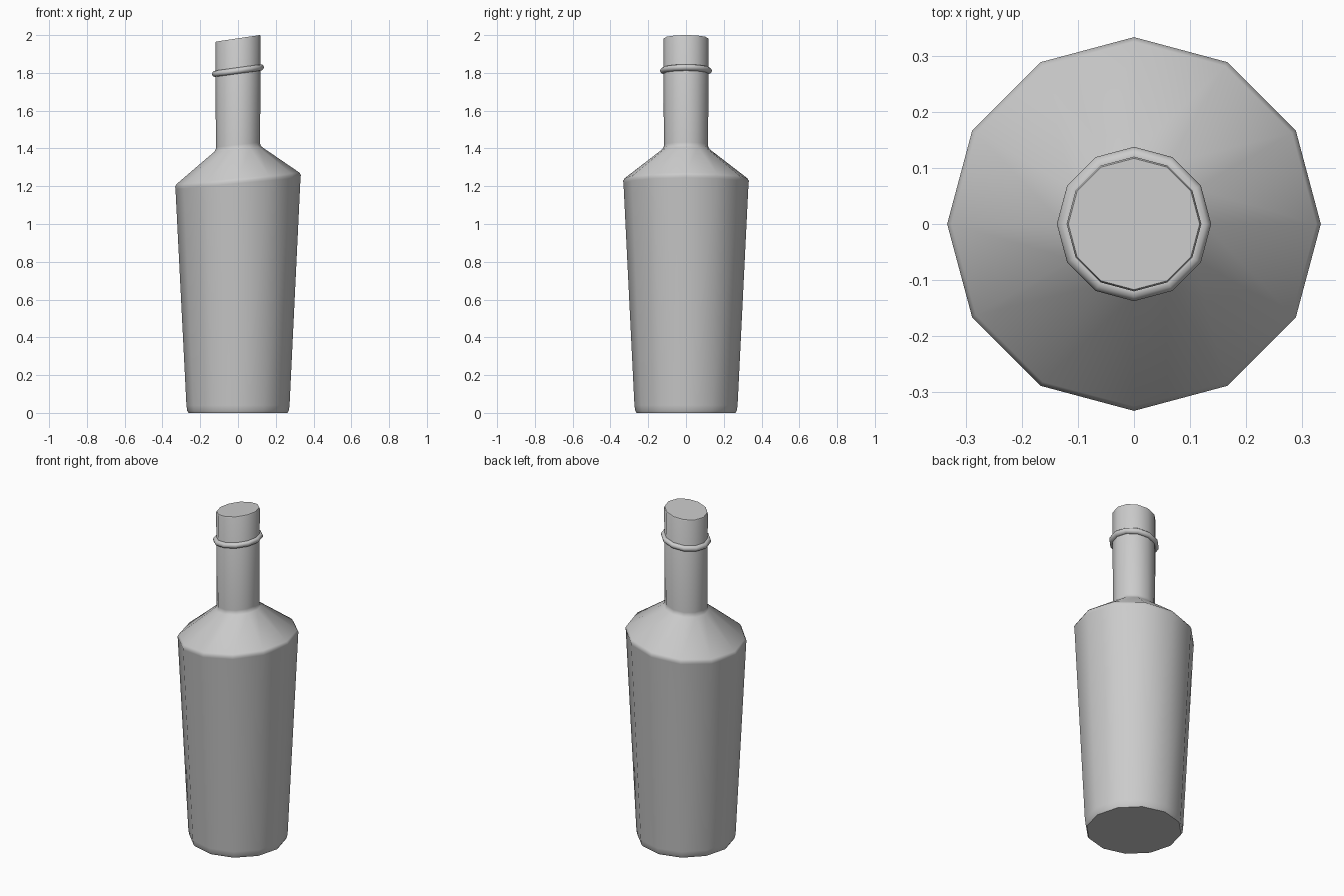
import bpy, bmesh
from math import cos, sin, pi, radians

if "Cube" in bpy.data.objects:
    bpy.data.objects.remove(bpy.data.objects["Cube"])

SIDES = 12
LEAN = 0.075  # the right side rises more the higher it sits


def lathe(name, profile, closed=False):
    """Revolve (radius, z) points in 12 flat steps and slant the rings."""
    bm = bmesh.new()
    rings = []
    for r, z in profile:
        ring = []
        for i in range(SIDES):
            a = 2 * pi * i / SIDES
            x, y = r * cos(a), r * sin(a)
            ring.append(bm.verts.new((x, y, z + LEAN * z * x)))
        rings.append(ring)
    pairs = list(zip(rings, rings[1:]))
    if closed:
        pairs.append((rings[-1], rings[0]))
    else:
        bm.faces.new(rings[0][::-1])
        bm.faces.new(rings[-1])
    for lo, hi in pairs:
        for i in range(SIDES):
            j = (i + 1) % SIDES
            bm.faces.new((lo[i], lo[j], hi[j], hi[i]))
    bmesh.ops.recalc_face_normals(bm, faces=bm.faces)
    mesh = bpy.data.meshes.new(name)
    bm.to_mesh(mesh)
    bm.free()
    obj = bpy.data.objects.new(name, mesh)
    bpy.context.collection.objects.link(obj)
    bpy.ops.object.select_all(action='DESELECT')
    obj.select_set(True)
    bpy.context.view_layer.objects.active = obj
    bpy.ops.object.shade_smooth_by_angle(angle=radians(40))
    return obj


# Bottle: base, tapered body, shoulder, neck and closed top
lathe("bottle", [
    (0.262, 0.0), (0.269, 0.012), (0.273, 0.04),
    (0.331, 1.215), (0.333, 1.228), (0.325, 1.242),
    (0.126, 1.395), (0.118, 1.408), (0.117, 1.42),
    (0.120, 1.976), (0.117, 1.983),
])

# Raised ring around the neck
lathe("neck_ring", [
    (0.121 + 0.0165 * cos(2 * pi * k / 12), 1.812 + 0.0165 * sin(2 * pi * k / 12))
    for k in range(12)
], closed=True)
